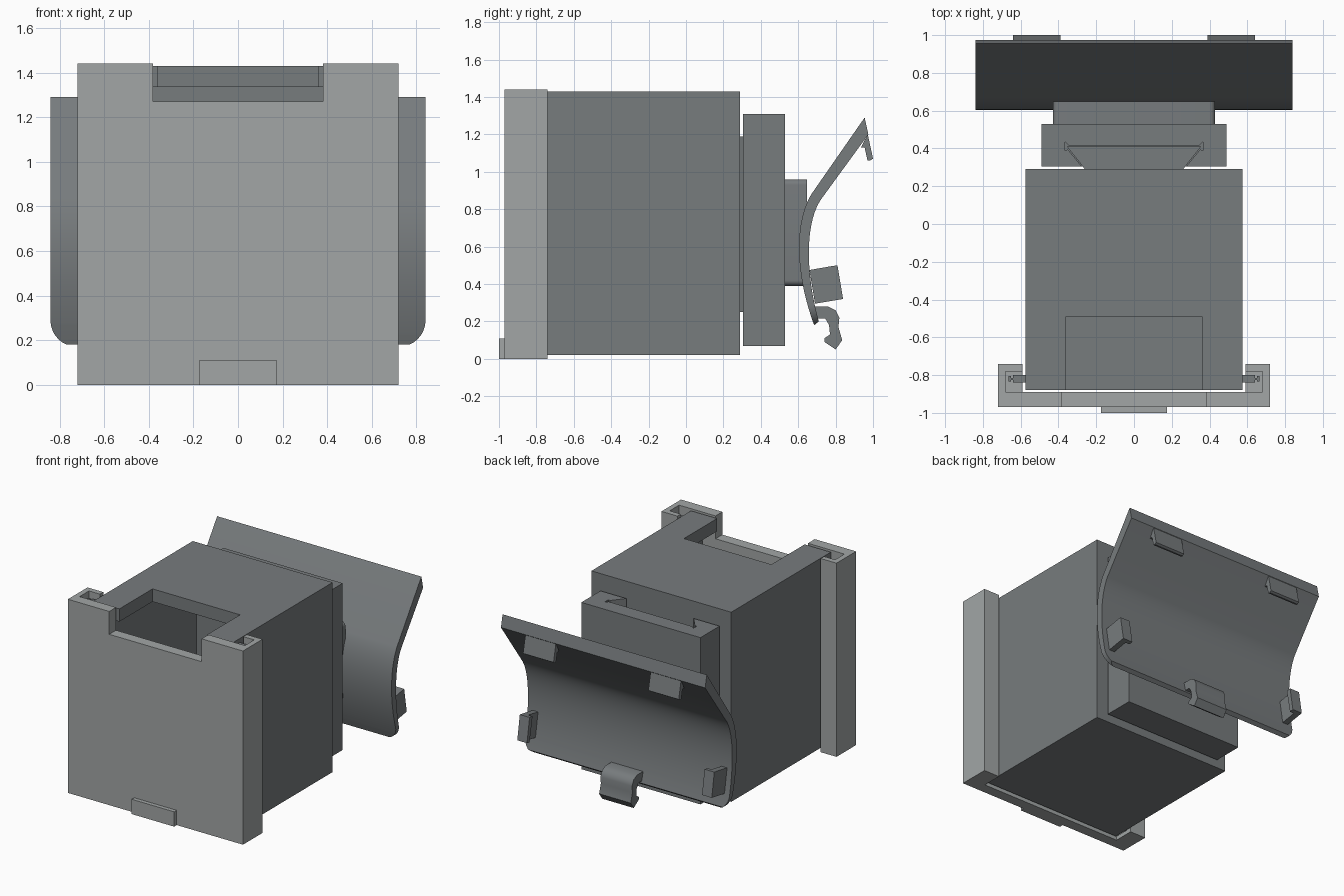
import bpy, bmesh, math
from mathutils import Vector
from mathutils.geometry import interpolate_bezier

if "Cube" in bpy.data.objects:
    bpy.data.objects.remove(bpy.data.objects["Cube"])


def material(name, rgb):
    m = bpy.data.materials.new(name)
    m.diffuse_color = (*rgb, 1)
    m.use_nodes = True
    m.node_tree.nodes["Principled BSDF"].inputs["Base Color"].default_value = m.diffuse_color
    return m


LIGHT = material("light grey", (0.36, 0.38, 0.38))
DARK = material("mid grey", (0.185, 0.2, 0.207))


def prism(name, pts, axis, lo, hi, mat):
    """Extrude a 2D outline along an axis, between lo and hi."""
    def place(p, t):
        a, b = p
        return {"x": (t, a, b), "y": (a, t, b), "z": (a, b, t)}[axis]
    bm = bmesh.new()
    ends = [[bm.verts.new(place(p, t)) for p in pts] for t in (lo, hi)]
    n = len(pts)
    for ring in ends:
        bm.faces.new(ring)
    for i in range(n):
        j = (i + 1) % n
        bm.faces.new((ends[0][i], ends[0][j], ends[1][j], ends[1][i]))
    bmesh.ops.recalc_face_normals(bm, faces=bm.faces)
    me = bpy.data.meshes.new(name)
    bm.to_mesh(me)
    bm.free()
    me.materials.append(mat)
    ob = bpy.data.objects.new(name, me)
    bpy.context.collection.objects.link(ob)
    return ob


def box(name, x, y, z, mat):
    outline = [(x[0], y[0]), (x[1], y[0]), (x[1], y[1]), (x[0], y[1])]
    return prism(name, outline, "z", z[0], z[1], mat)


def activate(ob):
    bpy.ops.object.select_all(action="DESELECT")
    ob.select_set(True)
    bpy.context.view_layer.objects.active = ob


def boolean(ob, tool, op="DIFFERENCE"):
    tool.hide_render = True
    activate(ob)
    mod = ob.modifiers.new("cut", "BOOLEAN")
    mod.operation, mod.object, mod.solver = op, tool, "EXACT"
    bpy.ops.object.modifier_apply(modifier=mod.name)
    bpy.data.objects.remove(tool)


def smooth(ob, angle=30):
    activate(ob)
    bpy.ops.object.shade_smooth_by_angle(angle=math.radians(angle))


# Body: hollow box, open at the front, with a roof opening
body = box("body", (-.575, .575), (-.88, .29), (.02, 1.43), DARK)
boolean(body, box("cavity", (-.48, .48), (-1, .195), (.115, 1.335), DARK))
boolean(body, box("roof_opening", (-.36, .36), (-1, -.49), (1.2, 1.6), DARK))

# Sliding cover: plate with a C channel on each side
half = [(.72, -.97), (.72, -.74), (.59, -.74), (.59, -.78), (.68, -.78), (.68, -.89)]
outline = half + [(-x, y) for x, y in reversed(half)]
cover = prism("sliding_cover", outline, "z", 0, 1.44, LIGHT)
boolean(cover, box("cover_notch", (-.38, .38), (-1.2, -.8), (1.27, 1.6), LIGHT))
box("cover_tab", (-.175, .175), (-1, -.97), (0, .11), LIGHT)

for side, s in (("left", -1), ("right", 1)):
    # Channel floor and the T shaped rail that runs in the channel
    box(side + "_channel_floor", sorted((s * .59, s * .68)), (-.89, -.78), (0, .03), LIGHT)
    rail = [(.575, -.84), (.64, -.84), (.64, -.826), (.65, -.826), (.65, -.835), (.665, -.835),
            (.665, -.805), (.65, -.805), (.65, -.814), (.64, -.814), (.64, -.80), (.575, -.80)]
    prism(side + "_rail", [(s * x, y) for x, y in rail], "z", .06, 1.40, DARK)

# Dovetail on the body back, and the block that slides over it
prism("dovetail", [(-.26, .29), (.26, .29), (.355, .41), (-.355, .41)], "z", .25, 1.19, DARK)
block = box("mount_block", (-.49, .49), (.305, .53), (.07, 1.31), DARK)
slot = [(-.265, .29), (.265, .29), (.35, .395), (.365, .39), (.365, .435), (.345, .415),
        (-.345, .415), (-.365, .435), (-.365, .39), (-.35, .395)]
boolean(block, prism("slot", slot, "z", .24, 1.5, DARK))


def rounded(x, z0, z1, r, top):
    """Outline in x and z with rounded lower corners, and upper ones if top is set."""
    pts = []
    for cx, cz, start in ((x - r, z0 + r, -90), (x - r, z1 - r, 0),
                          (r - x, z1 - r, 90), (r - x, z0 + r, 180)):
        if start in (0, 90) and not top:
            pts.append((math.copysign(x, cx), z1))
            continue
        for k in range(9):
            a = math.radians(start + k * 90 / 8)
            pts.append((cx + r * math.cos(a), cz + r * math.sin(a)))
    return pts


# Neck between block and curved plate
smooth(prism("neck", rounded(.43, .39, .96, .03, True), "y", .53, .648, DARK))

# Curved plate with rounded lower corners
front = [Vector(p) for p in ((.67, .88), (.585, .74), (.575, .48), (.685, .18))]
back = [Vector(p) for p in ((.71, .2), (.64, .45), (.635, .72), (.72, .85))]
profile = ([(.955, 1.29)] + [tuple(p) for p in interpolate_bezier(*front, 20)]
           + [tuple(p) for p in interpolate_bezier(*back, 20)] + [(.975, 1.2)])
plate = prism("curved_plate", profile, "x", -.84, .84, DARK)
boolean(plate, prism("plate_shape", rounded(.841, .17, 1.5, .12, False), "y", .4, 1.2, DARK),
        "INTERSECT")
smooth(plate)

# Top hooks and side clips on the back of the plate
for side, s in (("left", -1), ("right", 1)):
    hook = [(.935, 1.13), (.972, 1.2), (1, 1.07), (.985, 1.06), (.97, 1.062), (.955, 1.13)]
    prism(side + "_top_hook", hook, "x", s * .39, s * .64, DARK)
    stem = [(.66, .475), (.775, .495), (.81, .315), (.69, .295)]
    prism(side + "_clip_stem", stem, "x", s * .755, s * .80, DARK)
    lip = [(.775, .495), (.81, .5), (.84, .32), (.81, .315)]
    prism(side + "_clip_lip", lip, "x", s * .72, s * .80, DARK)

# Bottom latch
latch = [(.685, .28), (.76, .28), (.80, .26), (.82, .22), (.815, .17), (.835, .10), (.80, .05),
         (.74, .09), (.74, .11), (.77, .13), (.765, .18), (.745, .215), (.69, .215)]
smooth(prism("bottom_latch", latch, "x", -.13, .13, DARK), 40)
